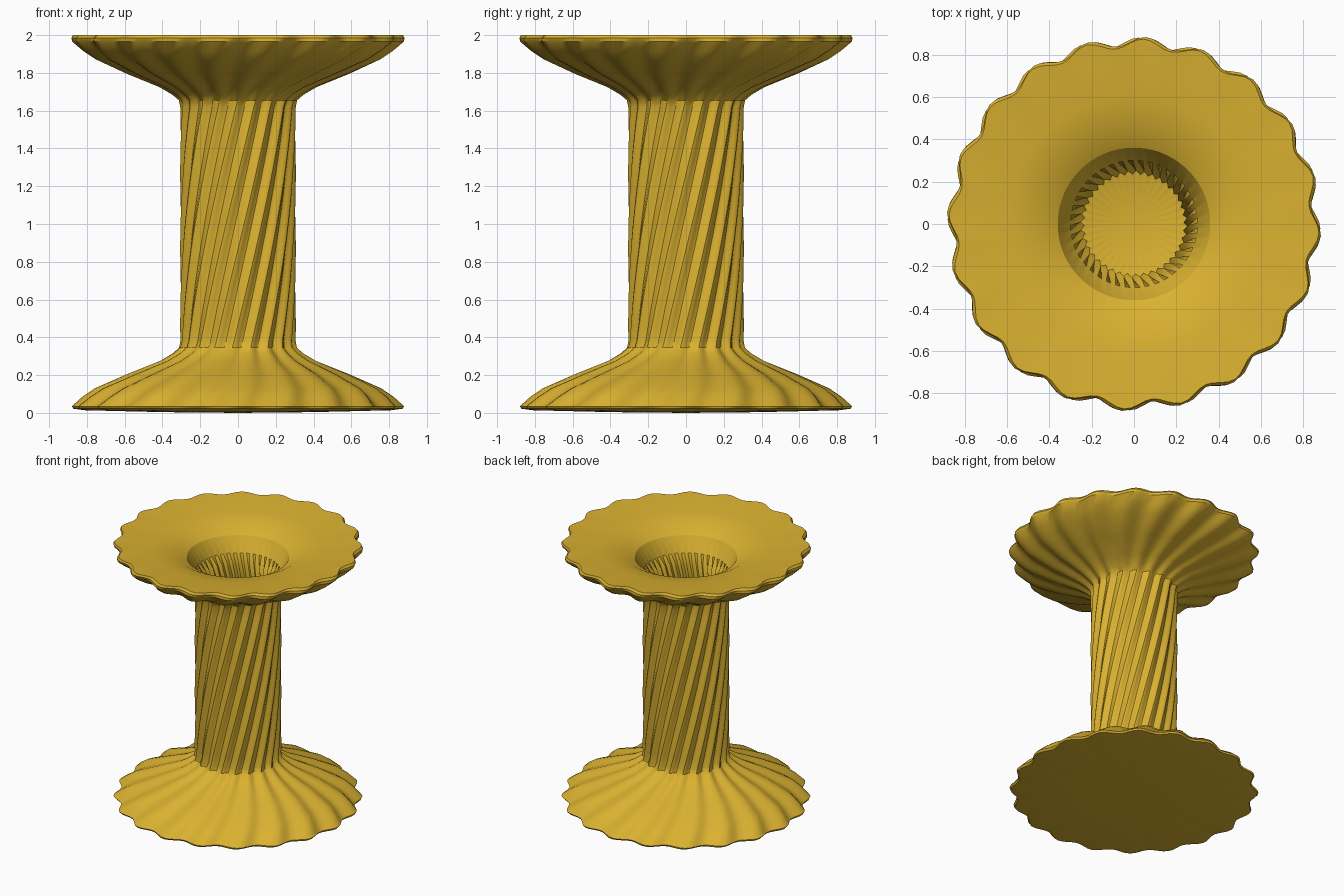
import bpy, bmesh, math

if "Cube" in bpy.data.objects:
    bpy.data.objects.remove(bpy.data.objects["Cube"])

LOBES, SEG = 20, 160
TWIST = math.radians(90)
PHASE = math.radians(-3)

# flange curve from rim to stem: radius, height from the end, flute depth
flange = [(.858, .035, .022), (.80, .085, .024), (.735, .13, .024), (.57, .205, .021),
          (.40, .275, .017), (.335, .315, .013), (.302, .345, .011), (.294, .38, .012)]

# underside and lower flange
profile = [(.40, .004, .0), (.80, .014, .012), (.85, .022, .022)] + flange
# twisted stem
profile += [(.294, .38 + 1.24 * i / 16, .012) for i in range(1, 16)]
# upper flange mirrors the lower one
profile += [(r, 2 - z, a) for r, z, a in reversed(flange)]
# rim and smooth dish
profile += [(.862, 1.985, .022), (.852, 2.0, .022), (.75, 1.99, .004), (.60, 1.975, 0),
            (.465, 1.955, 0), (.36, 1.90, 0), (.30, 1.79, 0)]


def ring(bm, r, z, a, count=LOBES):
    turn = PHASE + TWIST * (z - 2) / 2
    verts = []
    for i in range(SEG):
        t = 2 * math.pi * i / SEG
        rr = r + a * math.cos(count * t)
        verts.append(bm.verts.new((rr * math.cos(t + turn), rr * math.sin(t + turn), z)))
    return verts


bm = bmesh.new()
rings = [ring(bm, *p) for p in profile]
# toothed wall of the well
rings.append(ring(bm, .265, 1.72, .014, 40))
rings.append(ring(bm, .245, 1.60, .010, 40))
rings.append(ring(bm, .225, 1.595, 0))
for lo, hi in zip(rings, rings[1:]):
    for i in range(SEG):
        j = (i + 1) % SEG
        bm.faces.new((lo[i], lo[j], hi[j], hi[i]))

# shallow conical base and well floor
base = bm.verts.new((0, 0, 0))
floor = bm.verts.new((0, 0, 1.57))
for i in range(SEG):
    j = (i + 1) % SEG
    bm.faces.new((base, rings[0][j], rings[0][i]))
    bm.faces.new((floor, rings[-1][i], rings[-1][j]))
bmesh.ops.recalc_face_normals(bm, faces=bm.faces[:])

mesh = bpy.data.meshes.new("fluted_pedestal")
bm.to_mesh(mesh)
bm.free()
obj = bpy.data.objects.new("fluted_pedestal", mesh)
bpy.context.collection.objects.link(obj)

mat = bpy.data.materials.new("gold")
mat.diffuse_color = (.70, .44, .03, 1)
mat.use_nodes = True
mat.node_tree.nodes["Principled BSDF"].inputs["Base Color"].default_value = mat.diffuse_color
mesh.materials.append(mat)

bpy.context.view_layer.objects.active = obj
obj.select_set(True)
bpy.ops.object.shade_smooth_by_angle(angle=math.radians(30))
